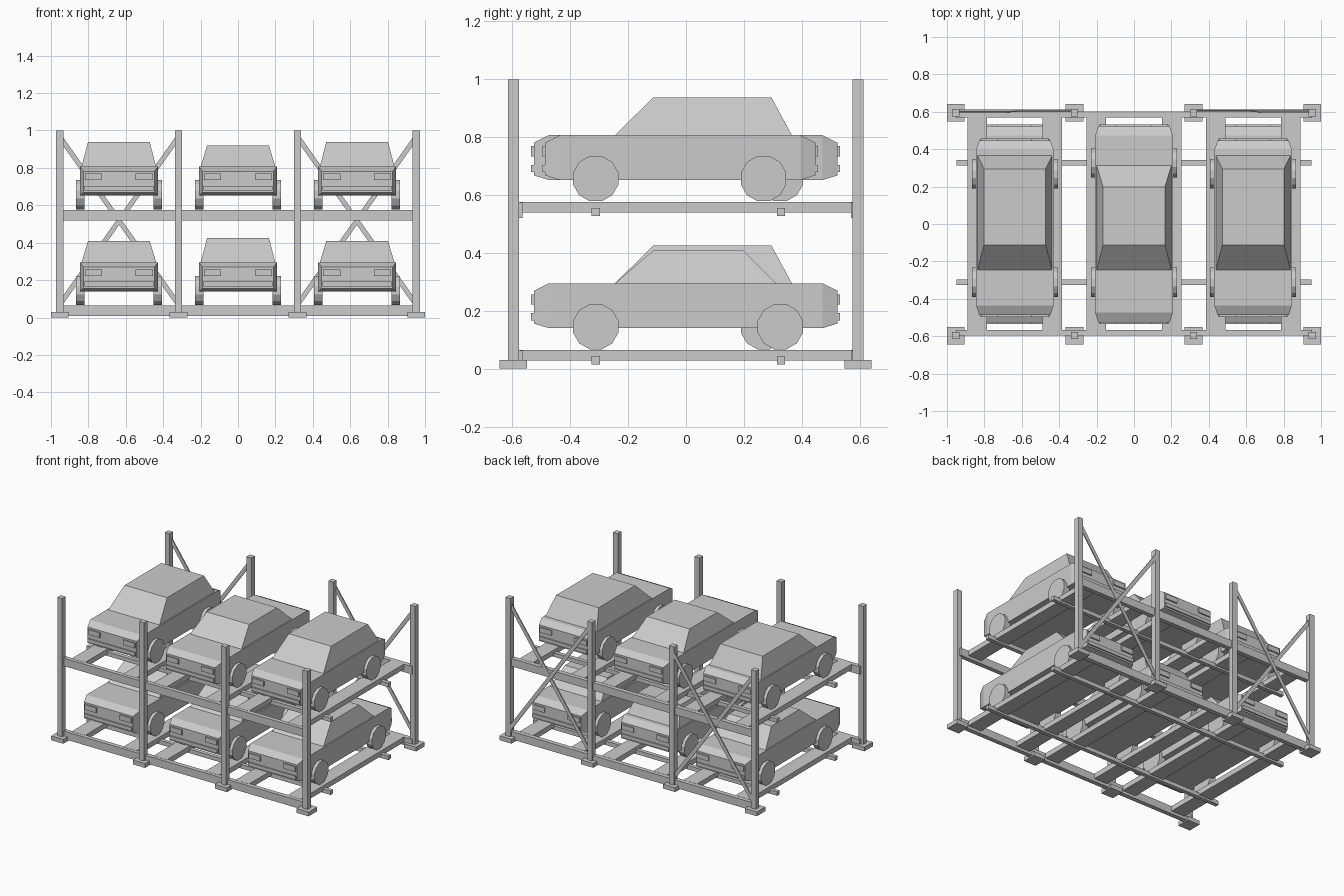
import bpy, bmesh, math
from mathutils import Vector, Matrix

if "Cube" in bpy.data.objects:
    bpy.data.objects.remove(bpy.data.objects["Cube"])


def finish(name, bm):
    bmesh.ops.recalc_face_normals(bm, faces=bm.faces)
    me = bpy.data.meshes.new(name)
    bm.to_mesh(me)
    bm.free()
    ob = bpy.data.objects.new(name, me)
    bpy.context.collection.objects.link(ob)
    return ob


def box(name, x0, x1, y0, y1, z0, z1):
    bm = bmesh.new()
    m = Matrix.Translation(((x0 + x1) / 2, (y0 + y1) / 2, (z0 + z1) / 2))
    bmesh.ops.create_cube(bm, size=1, matrix=m @ Matrix.Diagonal((x1 - x0, y1 - y0, z1 - z0, 1)))
    return finish(name, bm)


def loft(name, rings):
    """Skin a list of equal-length point rings and cap both ends."""
    bm = bmesh.new()
    vs = [[bm.verts.new(p) for p in r] for r in rings]
    n = len(vs[0])
    for a, b in zip(vs, vs[1:]):
        for i in range(n):
            j = (i + 1) % n
            bm.faces.new((a[i], a[j], b[j], b[i]))
    bm.faces.new(vs[0])
    bm.faces.new(vs[-1])
    return finish(name, bm)


def wheel(name, x, y, z, r=0.081, w=0.045):
    bm = bmesh.new()
    m = (Matrix.Translation((x, y, z)) @ Matrix.Rotation(math.pi / 2, 4, 'Y')
         @ Matrix.Rotation(math.pi / 12, 4, 'Z'))
    bmesh.ops.create_cone(bm, cap_ends=True, segments=12, radius1=r, radius2=r, depth=w, matrix=m)
    return finish(name, bm)


def brace(name, a, b, y, w=0.026, t=0.008):
    a, b = Vector((a[0], y, a[1])), Vector((b[0], y, b[1]))
    d = b - a
    bm = bmesh.new()
    m = (Matrix.Translation((a + b) / 2) @ Matrix.Rotation(math.atan2(-d.z, d.x), 4, 'Y')
         @ Matrix.Diagonal((d.length, t, w, 1)))
    bmesh.ops.create_cube(bm, size=1, matrix=m)
    return finish(name, bm)


def car(cx, z, front, back, rear_axle, roof_back, cabin_back, roof_z):
    # lower body with tapered nose and tail
    def ring(y, hw, z0, z1):
        return [(cx - hw, y, z + z0), (cx + hw, y, z + z0), (cx + hw, y, z + z1), (cx - hw, y, z + z1)]
    loft("car_body", [ring(front, 0.19, 0.092, 0.205), ring(front + 0.052, 0.208, 0.076, 0.231),
                      ring(back - 0.052, 0.208, 0.076, 0.231), ring(back, 0.19, 0.092, 0.205)])

    # cabin
    def level(hw, y0, y1, h):
        return [(cx - hw, y0, z + h), (cx + hw, y0, z + h), (cx + hw, y1, z + h), (cx - hw, y1, z + h)]
    loft("car_cabin", [level(0.2, -0.248, cabin_back, 0.229), level(0.165, -0.112, roof_back, roof_z)])
    # lamps and bumpers at both ends
    for y, s in ((front, -1), (back, 1)):
        y0, y1 = sorted((y - s * 0.005, y + s * 0.009))
        box("car_bumper", cx - 0.185, cx + 0.185, y0, y1, z + 0.103, z + 0.128)
        for k in (-1, 1):
            xa, xb = sorted((cx + k * 0.09, cx + k * 0.182))
            box("car_lamp", xa, xb, y0, y1, z + 0.158, z + 0.193)
    # wheels
    for k in (-1, 1):
        for y in (-0.312, rear_axle):
            wheel("car_wheel", cx + k * 0.207, y, z + 0.081)


BAYS = (-0.637, 0, 0.637)
sedan = (-0.526, 0.524, 0.326, 0.197, 0.314, 0.345)
hatch = (-0.487, 0.447, 0.268, 0.295, 0.367, 0.362)

# posts and foot plates
for x in (-0.953, -0.318, 0.318, 0.953):
    for y in (-0.597, 0.595):
        box("post", x - 0.019, x + 0.019, y - 0.019, y + 0.019, 0, 1)
        box("foot_plate", x - 0.047, x + 0.047, y - 0.047, y + 0.047, 0, 0.03)

# two parking levels
for lvl, z in enumerate((0.064, 0.576)):
    box("front_beam", -0.953, 0.953, -0.597, -0.566, z - 0.056, z - 0.001)
    box("back_beam", -0.953, 0.953, 0.57, 0.602, z - 0.056, z - 0.001)
    for y in (-0.312, 0.328):
        box("cross_bar", -0.948, 0.948, y - 0.014, y + 0.014, z - 0.049, z - 0.021)
    for i, cx in enumerate(BAYS):
        for k in (-1, 1):
            x = cx + k * 0.201
            box("wheel_rail", x - 0.052, x + 0.052, -0.575, 0.575, z - 0.036, z)
        car(cx, z, *(hatch if (i + lvl) % 2 else sedan))

# crossed braces on the back of the outer bays
for k in (-1, 1):
    a, b = k * 0.945, k * 0.326
    brace("back_brace", (a, 0.955), (b, 0.08), 0.600)
    brace("back_brace", (a, 0.08), (b, 0.955), 0.608)
